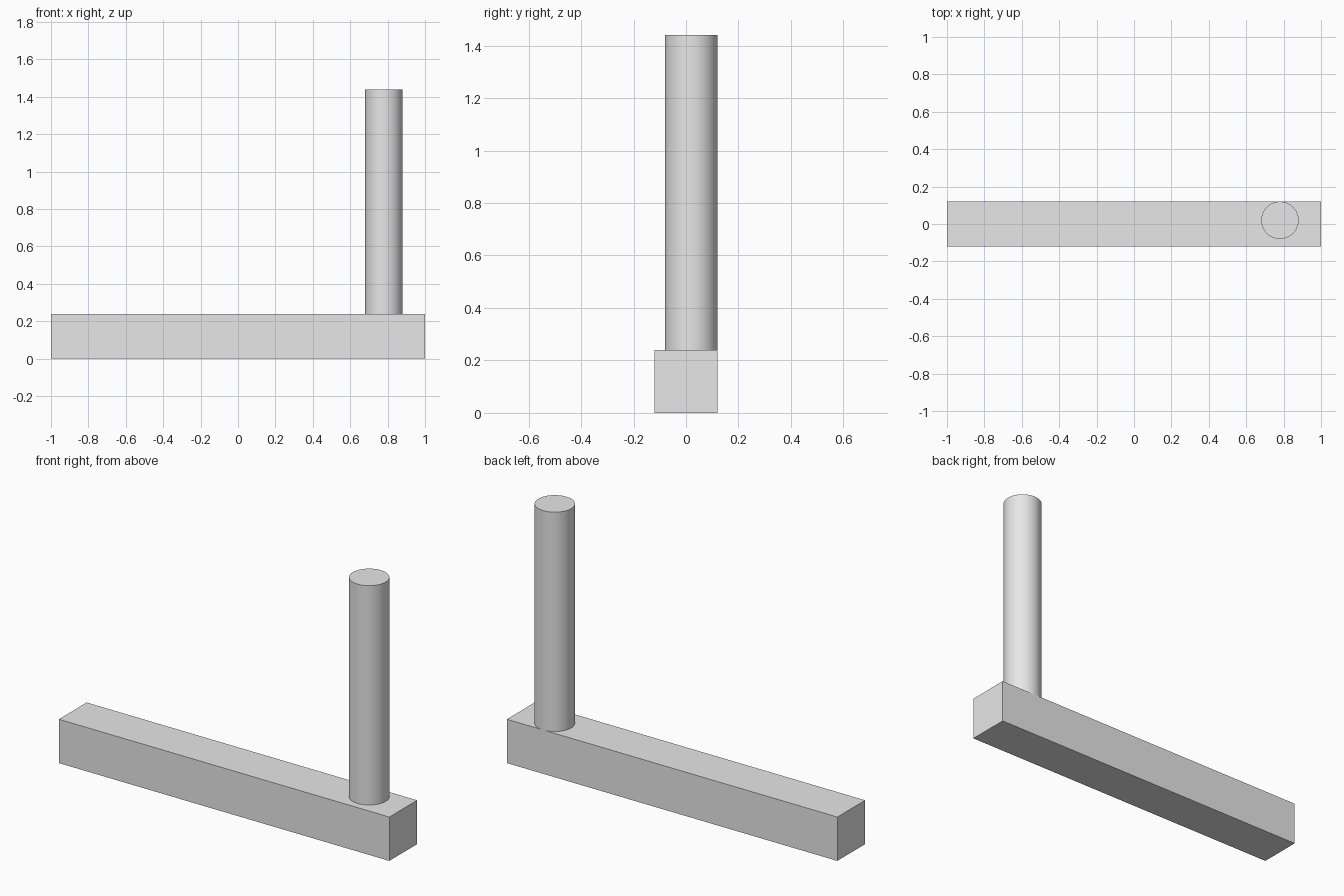
import bpy
import math

cube = bpy.data.objects.get("Cube")
if cube:
    bpy.data.objects.remove(cube, do_unlink=True)

GREY = (0.8, 0.8, 0.8, 1.0)
grey = bpy.data.materials.new("light_grey")
grey.use_nodes = True
grey.diffuse_color = GREY
grey.node_tree.nodes["Principled BSDF"].inputs["Base Color"].default_value = GREY

BEAM_LENGTH, BEAM_SIDE = 2.0, 0.24
POST_RADIUS, POST_HEIGHT = 0.1, 1.2

# Square beam lying on the ground
bpy.ops.mesh.primitive_cube_add(size=1, location=(0, 0, BEAM_SIDE / 2))
beam = bpy.context.object
beam.name = "beam"
beam.scale = (BEAM_LENGTH, BEAM_SIDE, BEAM_SIDE)
bpy.ops.object.transform_apply(location=False, rotation=False, scale=True)
beam.data.materials.append(grey)

# Round post standing on the beam, flush with its back edge
bpy.ops.mesh.primitive_cylinder_add(
    vertices=64, radius=POST_RADIUS, depth=POST_HEIGHT,
    location=(0.78, BEAM_SIDE / 2 - POST_RADIUS, BEAM_SIDE + POST_HEIGHT / 2))
post = bpy.context.object
post.name = "post"
post.data.materials.append(grey)
bpy.ops.object.shade_smooth_by_angle(angle=math.radians(30))
